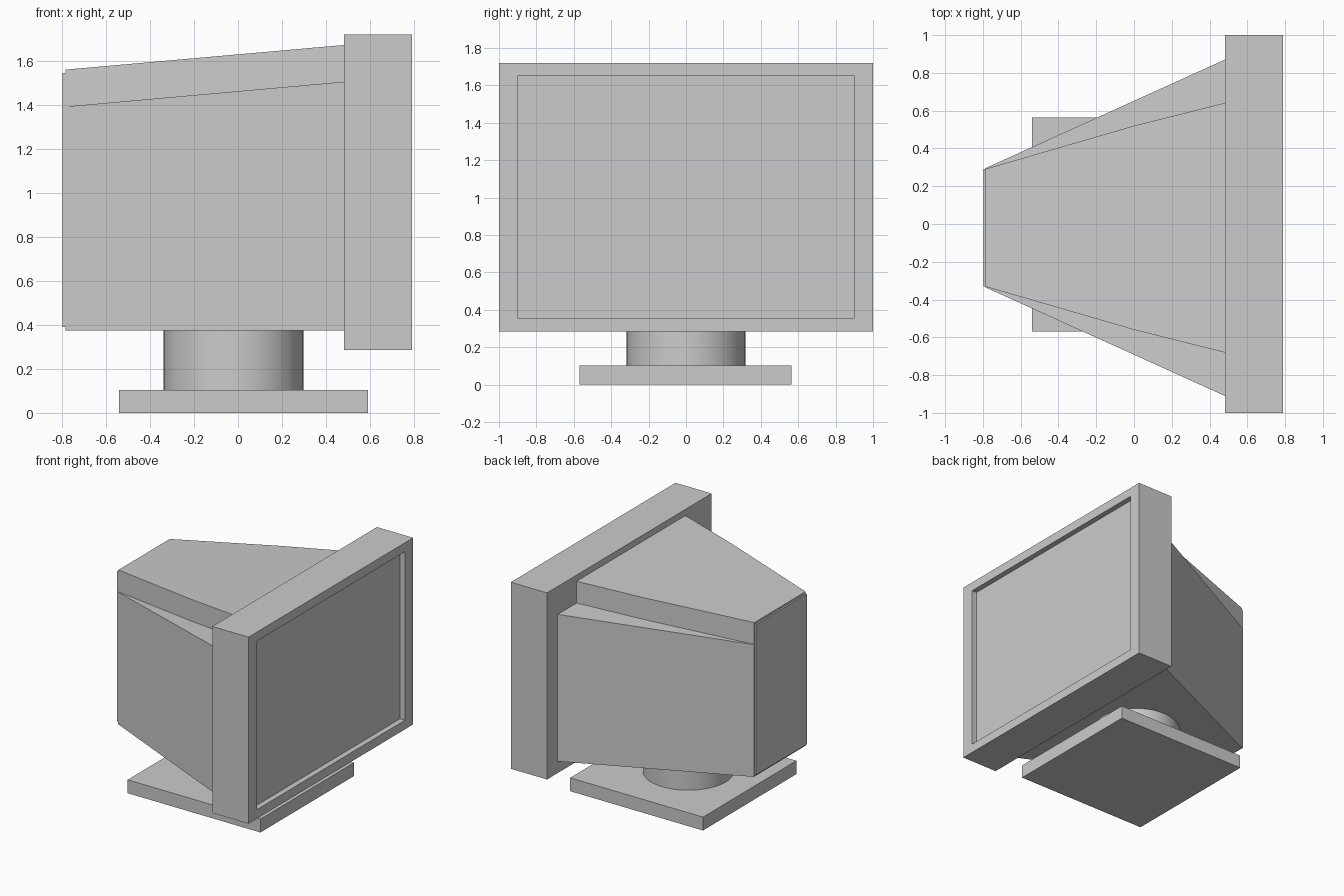
import bpy, bmesh

if "Cube" in bpy.data.objects:
    bpy.data.objects.remove(bpy.data.objects["Cube"])

grey = bpy.data.materials.new("light_grey_plastic")
grey.diffuse_color = (0.6, 0.6, 0.6, 1)
grey.use_nodes = True
grey.node_tree.nodes["Principled BSDF"].inputs["Base Color"].default_value = grey.diffuse_color


def finish(bm, name):
    bmesh.ops.recalc_face_normals(bm, faces=bm.faces)
    mesh = bpy.data.meshes.new(name)
    bm.to_mesh(mesh)
    bm.free()
    mesh.materials.append(grey)
    ob = bpy.data.objects.new(name, mesh)
    bpy.context.collection.objects.link(ob)
    return ob


def loft(name, sections):
    """Closed skin through rings of points with equal counts."""
    bm = bmesh.new()
    rings = [[bm.verts.new(p) for p in s] for s in sections]
    n = len(rings[0])
    for a, b in zip(rings, rings[1:]):
        for i in range(n):
            j = (i + 1) % n
            bm.faces.new((a[i], a[j], b[j], b[i]))
    bm.faces.new(rings[0])
    bm.faces.new(rings[-1])
    return finish(bm, name)


def rect(x, y0, y1, z0, z1):
    return [(x, y0, z0), (x, y1, z0), (x, y1, z1), (x, y0, z1)]


def box(name, x0, x1, y0, y1, z0, z1):
    return loft(name, [rect(x0, y0, y1, z0, z1), rect(x1, y0, y1, z0, z1)])


# Stand: square foot and round neck
box("stand_foot", -0.54, 0.59, -0.57, 0.565, 0, 0.103)
bpy.ops.mesh.primitive_cylinder_add(vertices=48, radius=0.318, depth=0.285,
                                    location=(-0.02, 0, 0.24))
neck = bpy.context.object
neck.name = "stand_neck"
neck.data.materials.append(grey)
bpy.ops.object.shade_smooth_by_angle()

# Screen frame with the recessed screen; the last ring is the screen face
loft("screen_frame", [
    rect(0.482, -1, 1, 0.285, 1.72),
    rect(0.79, -1, 1, 0.285, 1.72),
    rect(0.79, -0.90, 0.90, 0.355, 1.65),
    rect(0.748, -0.90, 0.90, 0.355, 1.65),
])


# Tapered housing: wide lower part, ledge, narrower raised top
def housing_ring(x, wide, narrow):
    c = -0.02
    t = (x + 0.785) / 1.265
    ledge, top = 1.392 + 0.113 * t, 1.56 + 0.112 * t
    half = [(wide, 0.375), (wide, ledge), (narrow, ledge), (narrow, top)]
    pts = [(c + y, z) for y, z in half] + [(c - y, z) for y, z in reversed(half)]
    return [(x, y, z) for y, z in pts]


loft("rear_housing", [
    housing_ring(-0.785, 0.316, 0.312),
    housing_ring(0.0, 0.672, 0.540),
    housing_ring(0.485, 0.892, 0.662),
])

# Thin plate closing the back
box("back_plate", -0.797, -0.78, -0.33, 0.29, 0.39, 1.545)
